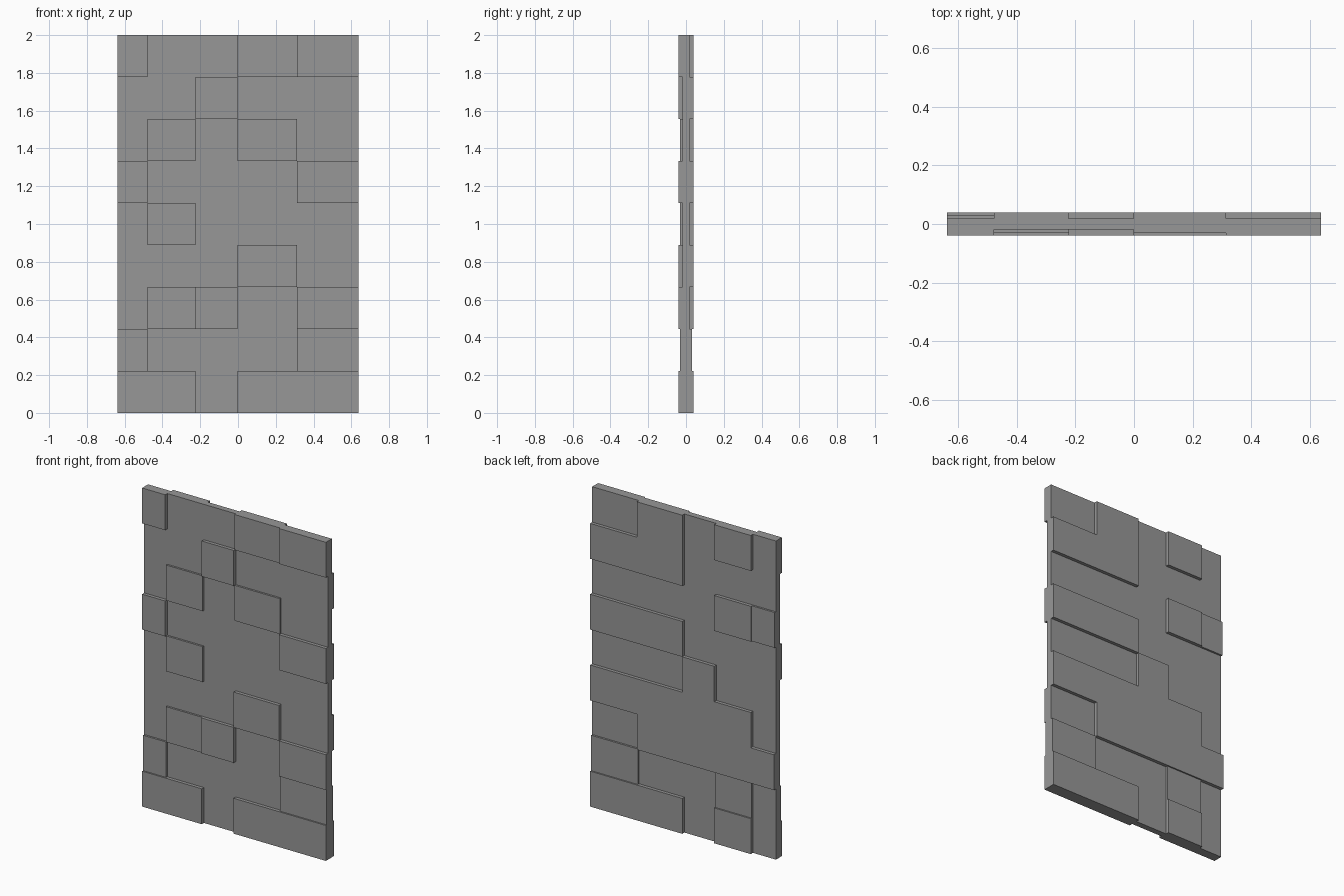
import bpy
import bmesh

cube = bpy.data.objects.get("Cube")
if cube:
    bpy.data.objects.remove(cube)

# Panel layout: five uneven columns, nine equal rows
COLUMNS = [-0.638, -0.478, -0.224, -0.002, 0.313, 0.638]
ROW = 2 / 9
CORE = 0.019
DEPTHS = {"H": 0.04, "L": 0.031}

# Raised tiles, top row first, columns from -x to +x (H = high, L = low)
FRONT = ["H..LH", "..H..", ".L.L.", "H...H", ".L...",
         "...H.", ".LH.H", "L...L", "HH.HH"]
BACK = [".H.H.", "...HH", "LH...", "...HH", "..H..",
        ".HHHH", "HHHH.", ".L..L", ".H.HH"]

# Stone material
stone = bpy.data.materials.new("grey stone")
stone.use_nodes = True
GREY = (0.31, 0.31, 0.31, 1)
stone.diffuse_color = GREY
shader = stone.node_tree.nodes["Principled BSDF"]
shader.inputs["Base Color"].default_value = GREY
shader.inputs["Roughness"].default_value = 0.9


def add_box(bm, low, high):
    """Add a box between two opposite corners."""
    verts = bmesh.ops.create_cube(bm, size=1)["verts"]
    for v in verts:
        for axis in range(3):
            v.co[axis] = high[axis] if v.co[axis] > 0 else low[axis]


def make_object(name, bm):
    mesh = bpy.data.meshes.new(name)
    bm.to_mesh(mesh)
    bm.free()
    mesh.materials.append(stone)
    obj = bpy.data.objects.new(name, mesh)
    bpy.context.collection.objects.link(obj)
    return obj


# Core slab
bm = bmesh.new()
add_box(bm, (COLUMNS[0], -CORE, 0), (COLUMNS[-1], CORE, 2))
make_object("core_slab", bm)


# Raised tiles on each face
def make_tiles(name, layout, side):
    bm = bmesh.new()
    for row, line in enumerate(reversed(layout)):
        for col, mark in enumerate(line):
            if mark in DEPTHS:
                near, far = sorted((side * CORE, side * DEPTHS[mark]))
                add_box(bm, (COLUMNS[col], near, row * ROW),
                        (COLUMNS[col + 1], far, (row + 1) * ROW))
    make_object(name, bm)


make_tiles("front_tiles", FRONT, -1)
make_tiles("back_tiles", BACK, 1)
